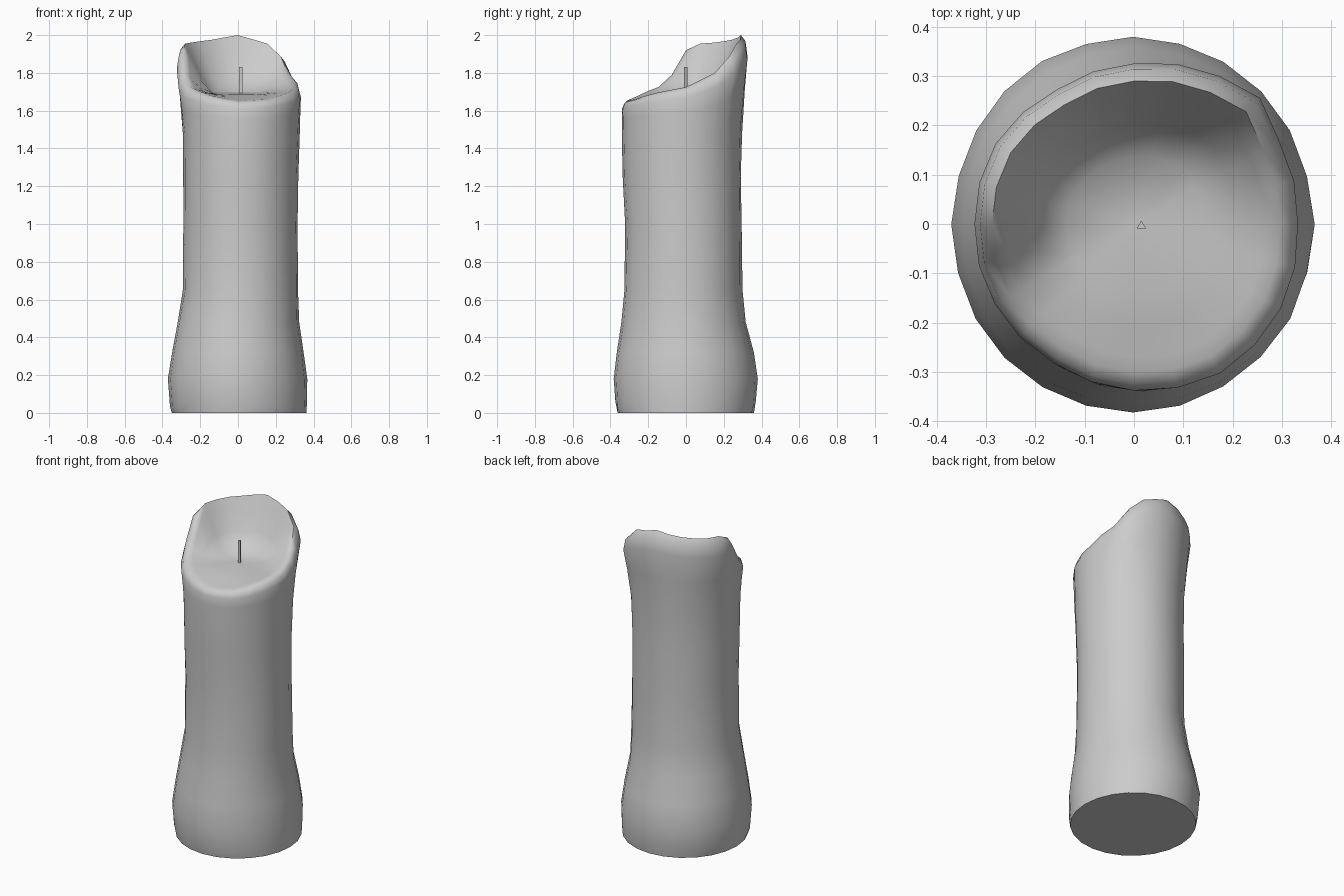
import bpy, bmesh, math, random
from mathutils import Vector

if "Cube" in bpy.data.objects:
    bpy.data.objects.remove(bpy.data.objects["Cube"])

random.seed(4)
N = 24

# Body rings: z, x min, x max, y min, y max
BODY = [
    (0.00, -0.350, 0.362, -0.362, 0.360),
    (0.045, -0.360, 0.364, -0.374, 0.370),
    (0.18, -0.370, 0.366, -0.383, 0.381),
    (0.32, -0.350, 0.350, -0.369, 0.358),
    (0.48, -0.320, 0.326, -0.343, 0.316),
    (0.65, -0.292, 0.320, -0.328, 0.298),
    (1.00, -0.291, 0.317, -0.321, 0.294),
    (1.25, -0.290, 0.320, -0.334, 0.291),
    (1.48, -0.292, 0.327, -0.340, 0.297),
]
# Melted rim: angle, crest height, outer radius
RIM = [
    (0, 1.725, 0.333), (30, 1.80, 0.340), (45, 1.885, 0.362), (60, 1.955, 0.347),
    (90, 2.00, 0.326), (120, 1.975, 0.315), (150, 1.96, 0.325), (165, 1.955, 0.325),
    (180, 1.92, 0.324), (195, 1.79, 0.326), (210, 1.725, 0.326), (240, 1.68, 0.326),
    (270, 1.65, 0.338), (300, 1.66, 0.350), (330, 1.695, 0.344), (360, 1.725, 0.333),
]


def rim_at(deg):
    for (a0, h0, r0), (a1, h1, r1) in zip(RIM, RIM[1:]):
        if a0 <= deg <= a1:
            t = (deg - a0) / (a1 - a0)
            return h0 + (h1 - h0) * t, r0 + (r1 - r0) * t


def body_point(ring, a):
    z, x0, x1, y0, y1 = ring
    return Vector(((x0 + x1) / 2 + (x1 - x0) / 2 * math.cos(a),
                   (y0 + y1) / 2 + (y1 - y0) / 2 * math.sin(a), z))


def finish(bm, name):
    bmesh.ops.recalc_face_normals(bm, faces=bm.faces)
    mesh = bpy.data.meshes.new(name)
    bm.to_mesh(mesh)
    bm.free()
    obj = bpy.data.objects.new(name, mesh)
    bpy.context.collection.objects.link(obj)
    return obj


# Wax: outer wall, rolled rim and hollow top in one skin
rings = []
angles = [i * 360 / N for i in range(N)]
for k, ring in enumerate(BODY):
    pts = []
    for deg in angles:
        p = body_point(ring, math.radians(deg))
        if k == 1:  # uneven foot
            p.z += random.uniform(-0.02, 0.025)
        elif 0 < k < 8:
            s = 1 + random.uniform(-0.008, 0.004)
            p.x, p.y = p.x * s, p.y * s
        pts.append(p)
    rings.append(pts)

# Upper wall follows the slanted rim: height share, radius share
for t, s in [(0.45, None), (0.78, 1.0), (0.94, 0.965), (1.0, 0.89)]:
    pts = []
    for deg in angles:
        a = math.radians(deg)
        h, r = rim_at(deg)
        if s is None:
            p = body_point(BODY[-1], a).lerp(Vector((r * math.cos(a), r * math.sin(a), 0)), 0.5)
        else:
            p = Vector((r * s * math.cos(a), r * s * math.sin(a), 0))
        p.z = 1.48 + (h - 1.48) * t
        pts.append(p)
    rings.append(pts)

# Hollow: radius share, drop from crest to floor
for s, d in [(0.80, 0.22), (0.62, 0.68), (0.42, 1.0)]:
    pts = []
    for deg in angles:
        a = math.radians(deg)
        h, r = rim_at(deg)
        y = r * s * math.sin(a)
        floor = 1.693 + 0.06 * y
        pts.append(Vector((r * s * math.cos(a), y, h + (floor - h) * d)))
    rings.append(pts)

bm = bmesh.new()
verts = [[bm.verts.new(p) for p in ring] for ring in rings]
for lo, hi in zip(verts, verts[1:]):
    for i in range(N):
        j = (i + 1) % N
        bm.faces.new((lo[i], lo[j], hi[j], hi[i]))
bm.faces.new(verts[0][::-1])
centre = bm.verts.new((0, 0, 1.693))
for i in range(N):
    bm.faces.new((verts[-1][i], verts[-1][(i + 1) % N], centre))
wax = finish(bm, "candle_wax")
bpy.context.view_layer.objects.active = wax
wax.select_set(True)
bpy.ops.object.shade_smooth_by_angle(angle=math.radians(62))

# Wick: thin three-sided prism
bpy.ops.mesh.primitive_cylinder_add(vertices=3, radius=0.011, depth=0.15,
                                    location=(0.015, -0.004, 1.755))
bpy.context.object.name = "wick"
